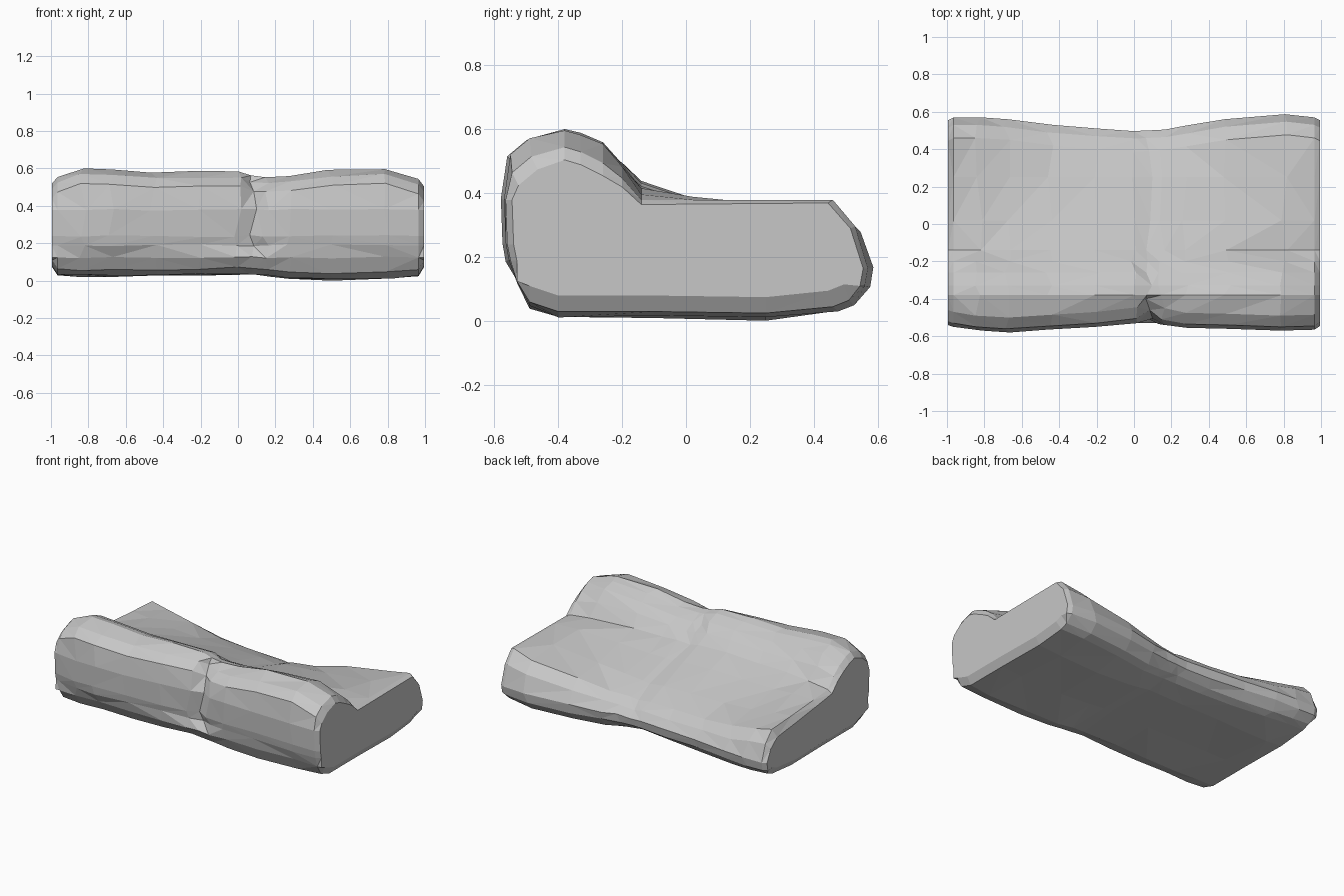
import bpy
import bmesh
import random

random.seed(4)

if "Cube" in bpy.data.objects:
    bpy.data.objects.remove(bpy.data.objects["Cube"], do_unlink=True)

# Grey fabric
fabric = bpy.data.materials.new("grey fabric")
fabric.use_nodes = True
grey = (0.57, 0.57, 0.57, 1)
fabric.diffuse_color = grey
fabric.node_tree.nodes["Principled BSDF"].inputs["Base Color"].default_value = grey


def section(front, back, top, neck, rear, base, pinch):
    """Closed side profile: raised front bolster, pad falling away to the rear."""
    return [
        (-0.40, base + 0.005), (-0.49, base + 0.035),
        (-0.53, 0.125), (front + 0.015 + pinch / 2, 0.19),
        (front + 0.005 + pinch / 2, 0.24), (front + pinch / 2, 0.38),
        (front + 0.02 + pinch, top - 0.08), (front + 0.08 + pinch, top - 0.03),
        (-0.38, top), (-0.33, top - 0.015), (-0.26, top - 0.05),
        (-0.20, (top + neck) / 2 - 0.015), (-0.14, neck),
        (0.02, neck * 0.7 + rear * 0.3), (0.25, neck * 0.3 + rear * 0.7),
        (back - 0.11, rear), (back - 0.04, rear * 0.65 + 0.05),
        (back, 0.165), (back - 0.01, 0.11),
        (back - 0.06, base + 0.04), (back - 0.11, base + 0.02),
        (0.25, base), (-0.10, base + 0.005),
    ]


# x, front, back, bolster top, pad by bolster, pad rear, underside, crease depth
stations = [
    (-0.995, -0.54, 0.555, 0.52, 0.37, 0.30, 0.075, 0),
    (-0.965, -0.55, 0.57, 0.555, 0.39, 0.35, 0.03, 0),
    (-0.83, -0.57, 0.57, 0.605, 0.41, 0.325, 0.025, 0),
    (-0.68, -0.58, 0.56, 0.595, 0.42, 0.29, 0.025, 0),
    (-0.45, -0.565, 0.53, 0.58, 0.43, 0.265, 0.025, 0),
    (-0.2, -0.55, 0.51, 0.585, 0.435, 0.255, 0.03, 0),
    (0.0, -0.535, 0.497, 0.585, 0.43, 0.25, 0.035, 0.01),
    (0.08, -0.53, 0.5, 0.56, 0.415, 0.245, 0.03, 0.05),
    (0.15, -0.55, 0.505, 0.555, 0.42, 0.25, 0.025, 0.02),
    (0.27, -0.555, 0.525, 0.56, 0.42, 0.265, 0.015, 0),
    (0.5, -0.56, 0.56, 0.59, 0.415, 0.30, 0.005, 0),
    (0.8, -0.57, 0.587, 0.6, 0.40, 0.35, 0.01, 0),
    (0.965, -0.565, 0.57, 0.545, 0.38, 0.38, 0.025, 0),
    (0.995, -0.545, 0.555, 0.505, 0.365, 0.37, 0.075, 0),
]

# Padded body lofted from end to end
bm = bmesh.new()
rings = []
for i, (x, *shape) in enumerate(stations):
    wobble = 0.005 if 1 < i < len(stations) - 2 else 0
    ring = []
    for y, z in section(*shape):
        dx, dz = random.uniform(-4, 4) * wobble, random.uniform(-1, 1) * wobble
        ring.append(bm.verts.new((x + dx, y, max(z + dz, 0))))
    rings.append(ring)
for a, b in zip(rings, rings[1:]):
    for i in range(len(a)):
        j = (i + 1) % len(a)
        bm.faces.new((a[i], b[i], b[j], a[j]))

# Flat end panels
bm.faces.new(rings[0])
bm.faces.new(rings[-1])
bmesh.ops.triangulate(bm, faces=[f for f in bm.faces if len(f.verts) == 4])
bmesh.ops.recalc_face_normals(bm, faces=bm.faces[:])

mesh = bpy.data.meshes.new("cushion")
bm.to_mesh(mesh)
bm.free()
mesh.materials.append(fabric)
cushion = bpy.data.objects.new("cushion", mesh)
bpy.context.collection.objects.link(cushion)
# Rest on the floor
cushion.location.z = -min(v.co.z for v in mesh.vertices)
